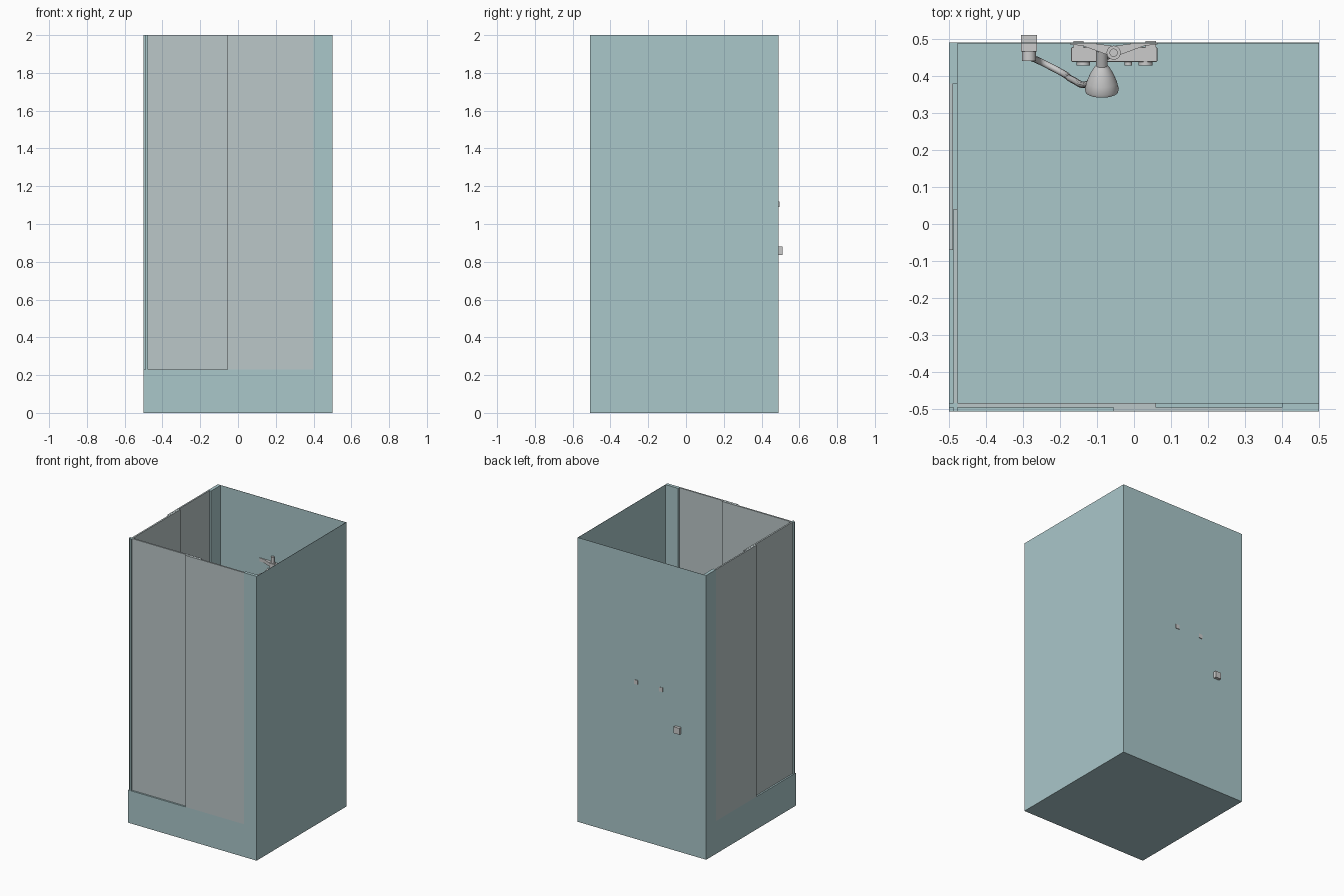
import bpy, math
from mathutils import Vector

if "Cube" in bpy.data.objects:
    bpy.data.objects.remove(bpy.data.objects["Cube"])


def material(name, col):
    m = bpy.data.materials.new(name)
    m.diffuse_color = (*col, 1)
    m.use_nodes = True
    m.node_tree.nodes["Principled BSDF"].inputs["Base Color"].default_value = m.diffuse_color
    return m


TEAL = material("pale_teal", (0.40, 0.57, 0.59))
GLASS = material("grey_glass", (0.50, 0.57, 0.58))


def box(name, x, y, z, mat=None, bevel=0):
    bpy.ops.mesh.primitive_cube_add(size=1, location=[(a + b) / 2 for a, b in (x, y, z)])
    o = bpy.context.object
    o.name = name
    o.scale = [b - a for a, b in (x, y, z)]
    bpy.ops.object.transform_apply(location=False, rotation=False)
    if mat:
        o.data.materials.append(mat)
    if bevel:
        b = o.modifiers.new("bevel", 'BEVEL')
        b.width, b.segments = bevel, 2
    return o


def rod(name, a, b, r, r2=None, verts=24):
    a, b = Vector(a), Vector(b)
    bpy.ops.mesh.primitive_cone_add(vertices=verts, radius1=r, radius2=r if r2 is None else r2,
                                    depth=(b - a).length, location=(a + b) / 2)
    o = bpy.context.object
    o.name = name
    o.rotation_euler = (b - a).to_track_quat('Z', 'Y').to_euler()
    bpy.ops.object.shade_smooth_by_angle(angle=math.radians(35))
    return o


def lathe(name, profile, origin, direction, n=32):
    verts, faces = [], []
    for r, h in profile:
        verts += [(r * math.cos(2 * math.pi * i / n), r * math.sin(2 * math.pi * i / n), h) for i in range(n)]
    for k in range(len(profile) - 1):
        for i in range(n):
            j = (i + 1) % n
            faces.append((k * n + i, k * n + j, (k + 1) * n + j, (k + 1) * n + i))
    faces += [tuple(reversed(range(n))), tuple(range(len(verts) - n, len(verts)))]
    me = bpy.data.meshes.new(name)
    me.from_pydata(verts, [], faces)
    o = bpy.data.objects.new(name, me)
    bpy.context.collection.objects.link(o)
    o.location = origin
    o.rotation_euler = Vector(direction).to_track_quat('Z', 'Y').to_euler()
    bpy.ops.object.select_all(action='DESELECT')
    o.select_set(True)
    bpy.context.view_layer.objects.active = o
    bpy.ops.object.shade_smooth_by_angle(angle=math.radians(35))
    return o


# Cabin shell: floor, back and right walls
L, R, F, B, RIM, H = -0.5, 0.5, -0.507, 0.49, 0.23, 2.0
T = 0.023
M = T / 2
box("floor", (L, R), (F, B), (0, 0.006), TEAL)
box("back_wall", (L, R), (B - 0.002, B), (0, H), TEAL)
box("right_wall", (R - 0.002, R), (F, B), (0, H), TEAL)

# Tray rim and fixed wall strips beside the glass
box("front_rim", (L, R), (F, F + T), (0, RIM), TEAL)
box("left_rim", (L, L + T), (F + T, B), (0, RIM), TEAL)
box("front_strip", (0.4, R), (F, F + T), (RIM, H), TEAL)
box("left_strip", (L, L + T), (0.38, B), (RIM, H), TEAL)

# Fixed outer panes and sliding inner doors
box("front_fixed_pane", (-0.055, 0.4), (F, F + M - 0.001), (RIM, H), GLASS)
box("front_sliding_door", (L + T, 0.06), (F + M, F + T), (RIM, H), GLASS)
box("left_fixed_pane", (L, L + M - 0.001), (-0.07, 0.38), (RIM, H), GLASS)
box("left_sliding_door", (L + M, L + T), (F + T, 0.04), (RIM, H), GLASS)

# Closing edges where the doors meet
box("front_door_edge", (L, L + T), (F + M, F + T), (RIM, H), TEAL)
box("left_door_edge", (L + M, L + T), (F, F + M), (RIM, H), TEAL)

# Mixer tap with wall connectors and knobs
box("mixer_body", (-0.17, 0.063), (0.438, 0.478), (1.08, 1.12), None, 0.003)
for side, x in (("left", -0.15), ("right", 0.045)):
    box(side + "_mixer_connector", (x - 0.014, x + 0.014), (0.47, 0.494), (1.09, 1.12))
for side, x, r in (("left", -0.137, 0.018), ("middle", -0.015, 0.010), ("right", 0.031, 0.019)):
    rod(side + "_mixer_knob", (x, 0.445, 1.10), (x, 0.429, 1.10), r)

# Slide bar with winged wall brackets
BX, BY = -0.055, 0.463
rod("slide_bar", (BX, BY, 1.15), (BX, BY, 1.62), 0.011)
for end, z in (("lower", 1.18), ("upper", 1.56)):
    rod(end + "_bracket_hub", (BX, BY, z - 0.018), (BX, BY, z + 0.018), 0.019)
    for side, s in (("left", -1), ("right", 1)):
        outline = [(0, 0.451), (0, 0.481), (0.06, 0.489), (0.118, 0.489), (0.118, 0.485), (0.085, 0.482)]
        n = len(outline)
        verts = [(BX + s * x, y, z + h) for h in (-0.012, 0.012) for x, y in outline]
        faces = [tuple(range(n)), tuple(reversed(range(n, 2 * n)))]
        faces += [(i, i + n, (i + 1) % n + n, (i + 1) % n) for i in range(n)]
        me = bpy.data.meshes.new("bracket_wing")
        me.from_pydata(verts, [], faces)
        wing = bpy.data.objects.new(f"{end}_{side}_bracket_wing", me)
        bpy.context.collection.objects.link(wing)

# Shower head in its sliding holder
HX = -0.087
rod("head_holder", (BX, BY, 1.50), (HX, 0.455, 1.50), 0.014)
rod("head_neck", (HX, 0.47, 1.515), (HX, 0.425, 1.497), 0.016)
lathe("shower_head", [(0.013, 0), (0.022, 0.012), (0.032, 0.03), (0.041, 0.052), (0.046, 0.072),
                      (0.044, 0.08), (0.03, 0.083), (0.004, 0.085)],
      (HX, 0.432, 1.50), (0, -0.93, -0.37))

# Wall outlet and hose
box("hose_outlet", (-0.306, -0.262), (0.466, 0.511), (0.835, 0.88))
rod("outlet_nut", (-0.284, 0.467, 0.857), (-0.284, 0.441, 0.857), 0.019)
cu = bpy.data.curves.new("hose", 'CURVE')
cu.dimensions = '3D'
cu.bevel_depth = 0.009
cu.bevel_resolution = 3
sp = cu.splines.new('BEZIER')
pts = [(-0.284, 0.452, 0.85), (-0.235, 0.43, 0.74), (-0.17, 0.392, 0.95), (-0.125, 0.378, 1.30), (-0.09, 0.40, 1.48)]
sp.bezier_points.add(len(pts) - 1)
for bp, p in zip(sp.bezier_points, pts):
    bp.co = p
    bp.handle_left_type = bp.handle_right_type = 'AUTO'
hose = bpy.data.objects.new("hose", cu)
bpy.context.collection.objects.link(hose)
